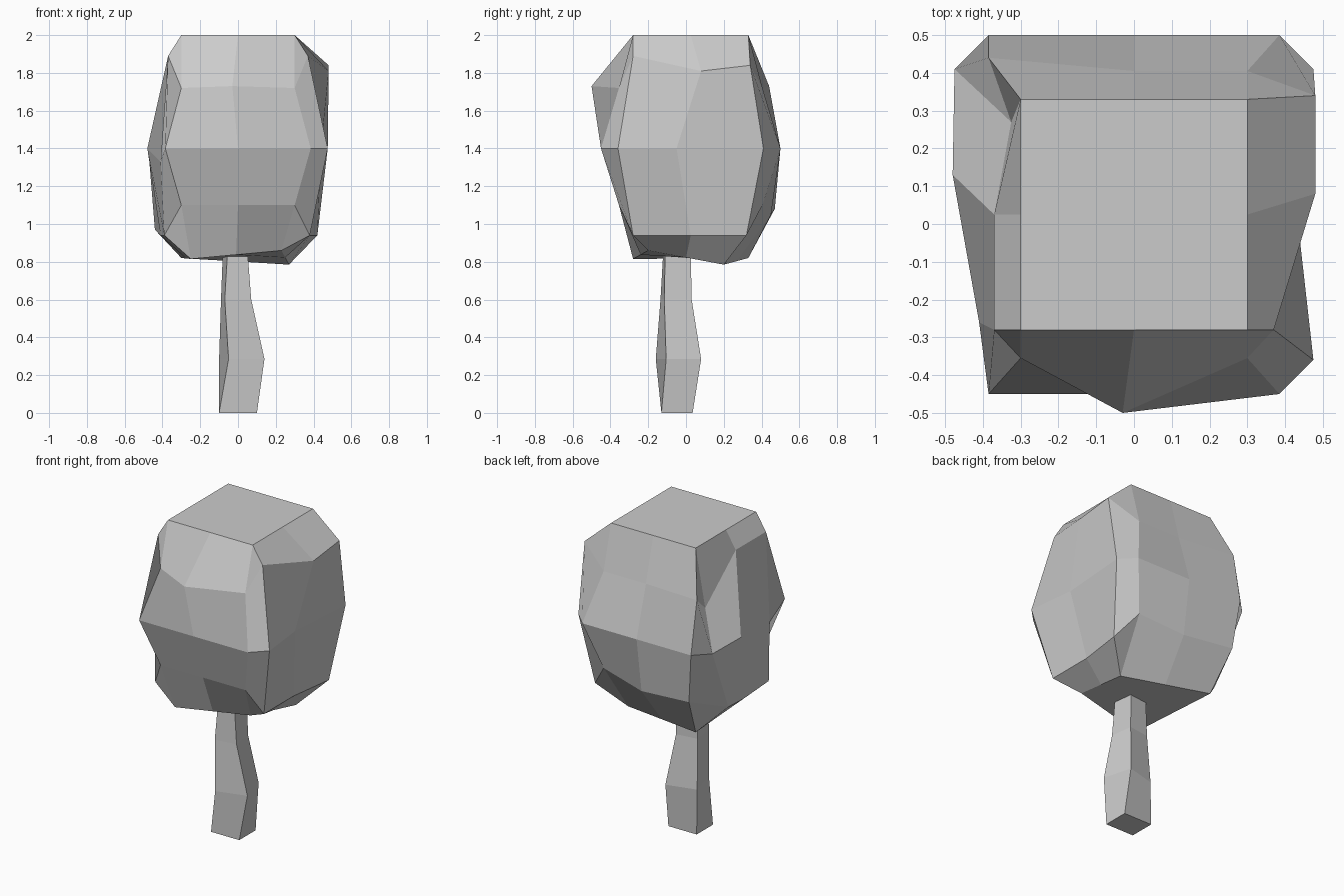
import bpy, bmesh

if "Cube" in bpy.data.objects:
    bpy.data.objects.remove(bpy.data.objects["Cube"])

CY = 0.025  # crown centre in y


def loft(name, rings):
    """Skin a stack of equal-length closed rings (top to bottom) and cap both ends."""
    bm = bmesh.new()
    rows = [[bm.verts.new(p) for p in ring] for ring in rings]
    n = len(rows[0])
    for a, b in zip(rows, rows[1:]):
        for i in range(n):
            j = (i + 1) % n
            bm.faces.new((a[i], b[i], b[j], a[j]))
    bm.faces.new(rows[0])
    bm.faces.new(list(reversed(rows[-1])))
    bmesh.ops.remove_doubles(bm, verts=bm.verts[:], dist=0.001)
    bmesh.ops.recalc_face_normals(bm, faces=bm.faces[:])
    mesh = bpy.data.meshes.new(name)
    bm.to_mesh(mesh)
    bm.free()
    obj = bpy.data.objects.new(name, mesh)
    bpy.context.collection.objects.link(obj)
    return obj


# Crown: chamfered box, three points per side on each level.
# (offset, half width, height) for front/back and for right/left
levels = [
    ((0.305, 0.30, 2.00), (0.30, 0.305, 2.00)),
    ((0.38, 0.30, 1.72), (0.37, 0.305, 1.89)),
    ((0.475, 0.385, 1.40), (0.475, 0.385, 1.40)),
    ((0.38, 0.30, 1.10), (0.38, 0.305, 0.94)),
]

# Hand-carved irregular points: (side, level, point along side)
FRONT, RIGHT, BACK, LEFT = range(4)
carved = {
    (FRONT, 1, 1): (-0.03, -0.50, 1.73),
    (RIGHT, 1, 1): (0.48, 0.08, 1.81),
    (RIGHT, 1, 2): (0.48, 0.34, 1.84),
    (RIGHT, 2, 1): (0.44, -0.05, 1.40),
    (RIGHT, 3, 2): (0.42, 0.32, 0.94),
    (BACK, 1, 2): (-0.385, 0.44, 1.73),
    (BACK, 3, 1): (0.0, 0.45, 1.05),
    (BACK, 3, 2): (-0.35, 0.47, 1.08),
    (LEFT, 1, 0): (-0.325, 0.27, 1.60),
    (LEFT, 2, 1): (-0.48, 0.13, 1.40),
    (LEFT, 2, 2): (-0.41, -0.26, 1.33),
    (LEFT, 3, 0): (-0.44, 0.20, 0.97),
    (LEFT, 3, 1): (-0.41, 0.0, 0.94),
    (LEFT, 3, 2): (-0.39, -0.28, 0.94),
}


def crown_point(side, level, u):
    if (side, level, u) in carved:
        return carved[(side, level, u)]
    off, half, z = levels[level][side % 2]
    x, y = (u - 1) * half, -off
    for _ in range(side):
        x, y = -y, x
    return (x, y + CY, z)


rings = [[crown_point(s, lv, u) for s in range(4) for u in range(3)]
         for lv in range(4)]

# Crown underside from four uneven corners
corners = [(-0.25, -0.28, 0.815), (0.23, -0.20, 0.86),
           (0.27, 0.20, 0.785), (-0.30, 0.33, 0.82)]
bottom = []
for a, b in zip(corners, corners[1:] + corners[:1]):
    bottom += [a, tuple((p + q) / 2 for p, q in zip(a, b)), b]
rings.append(bottom)
loft("tree_crown", rings)

# Trunk: twisting four-sided stem
stem = [
    (0.86, [(-0.055, -0.12), (0.05, -0.11), (0.045, 0.025), (-0.08, 0.01)]),
    (0.60, [(-0.07, -0.135), (0.07, -0.115), (0.05, 0.03), (-0.09, 0.01)]),
    (0.285, [(-0.05, -0.16), (0.14, -0.105), (0.09, 0.08), (-0.10, 0.03)]),
    (0.0, [(-0.10, -0.13), (0.10, -0.13), (0.10, 0.035), (-0.10, 0.035)]),
]
loft("tree_trunk", [[(x, y, z) for x, y in ring] for z, ring in stem])
